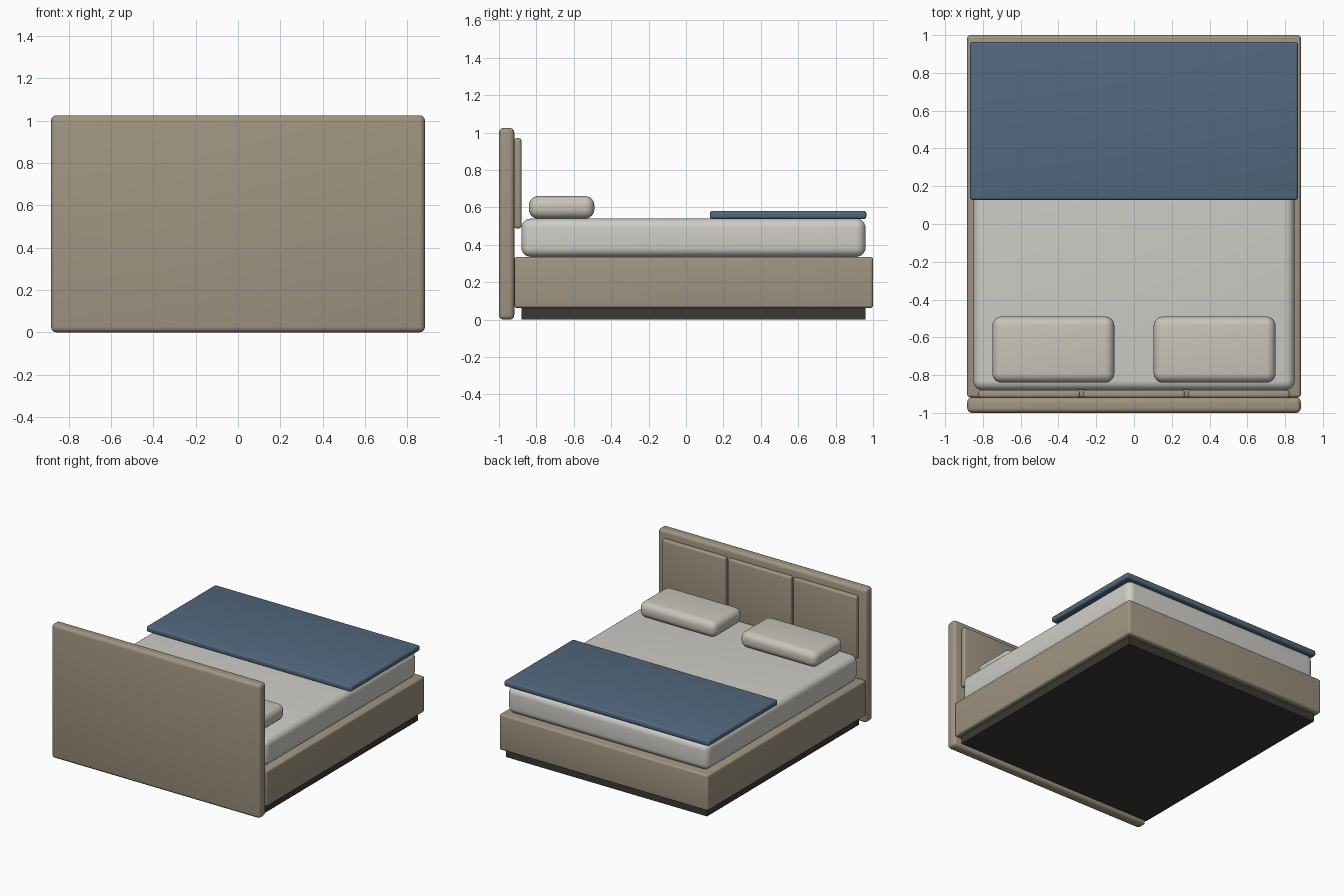
import bpy
import math

if "Cube" in bpy.data.objects:
    bpy.data.objects.remove(bpy.data.objects["Cube"])


def material(name, rgb):
    m = bpy.data.materials.new(name)
    m.diffuse_color = (*rgb, 1.0)
    m.use_nodes = True
    m.node_tree.nodes["Principled BSDF"].inputs["Base Color"].default_value = m.diffuse_color
    return m


FABRIC = material("taupe_fabric", (0.35, 0.30, 0.22))
DARK = material("dark_base", (0.045, 0.038, 0.032))
SHEET = material("white_sheet", (0.62, 0.61, 0.57))
PILLOW = material("pillow_linen", (0.58, 0.55, 0.48))
BLUE = material("blue_blanket", (0.085, 0.14, 0.21))


def block(name, x, y, z, mat, bevel=0.0, segments=4):
    """Rounded box given by its (min, max) extents on each axis."""
    spans = (x, y, z)
    bpy.ops.mesh.primitive_cube_add(size=1, location=[(a + b) / 2 for a, b in spans])
    ob = bpy.context.object
    ob.name = name
    ob.scale = [b - a for a, b in spans]
    bpy.ops.object.transform_apply(location=False, rotation=False, scale=True)
    ob.data.materials.append(mat)
    if bevel:
        mod = ob.modifiers.new("Rounded edges", 'BEVEL')
        mod.width = bevel
        mod.segments = segments
        bpy.ops.object.modifier_apply(modifier=mod.name)
        bpy.ops.object.shade_smooth_by_angle(angle=math.radians(35))
    return ob


# Base: recessed plinth and upholstered frame
block("plinth", (-0.85, 0.85), (-0.88, 0.96), (0.0, 0.07), DARK)
block("bed_frame", (-0.883, 0.883), (-0.918, 1.0), (0.062, 0.336), FABRIC, 0.015)

# Headboard with three padded panels
block("headboard", (-0.883, 0.883), (-1.0, -0.918), (0.0, 1.025), FABRIC, 0.025)
for i, name in enumerate(("left", "middle", "right")):
    cx = (i - 1) * 0.555
    block(f"headboard_panel_{name}", (cx - 0.268, cx + 0.268), (-0.92, -0.88),
          (0.488, 0.97), FABRIC, 0.014)

# Bedding
block("mattress", (-0.85, 0.85), (-0.88, 0.96), (0.336, 0.54), SHEET, 0.05, 6)
block("blanket", (-0.868, 0.868), (0.127, 0.964), (0.538, 0.582), BLUE, 0.014)
for side, name in ((-1, "left"), (1, "right")):
    cx = side * 0.427
    block(f"pillow_{name}", (cx - 0.323, cx + 0.323), (-0.84, -0.49),
          (0.54, 0.661), PILLOW, 0.05, 6)
